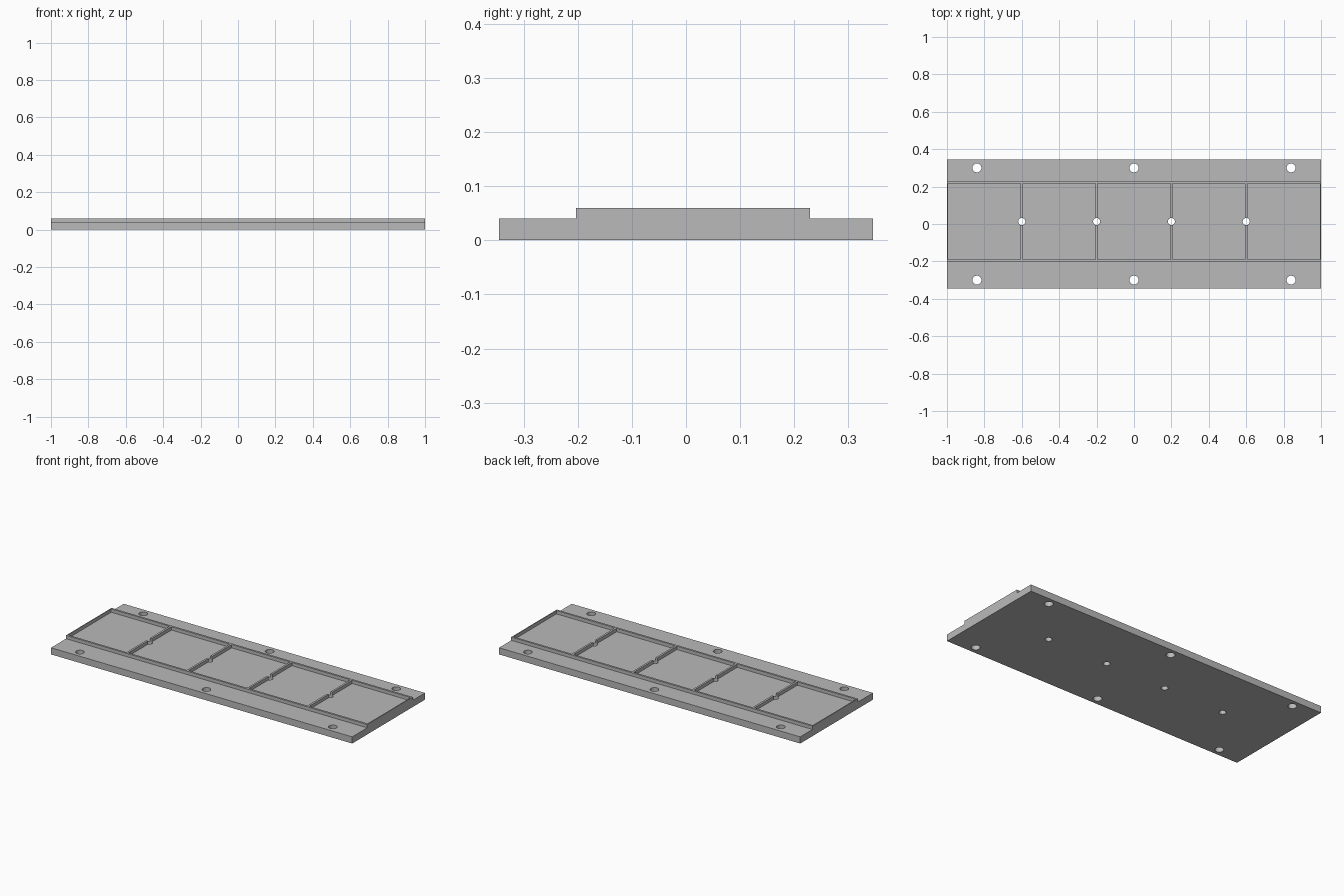
import bpy
import bmesh
from mathutils import Matrix, Vector

if "Cube" in bpy.data.objects:
    bpy.data.objects.remove(bpy.data.objects["Cube"], do_unlink=True)

HALF_LENGTH = 1.0
BASE_TOP, RIM_TOP = 0.04, 0.06
BASE_Y = 0.345
RIM_FRONT, RIM_BACK = -0.203, 0.229
WALL = 0.012
PITCH = 0.4
MID_Y = (RIM_FRONT + RIM_BACK) / 2

grey = bpy.data.materials.new("plain grey")
grey.use_nodes = True
colour = (0.49, 0.49, 0.49, 1)
grey.diffuse_color = colour
grey.node_tree.nodes["Principled BSDF"].inputs["Base Color"].default_value = colour


def make_object(name, bm):
    bmesh.ops.recalc_face_normals(bm, faces=bm.faces)
    mesh = bpy.data.meshes.new(name)
    bm.to_mesh(mesh)
    bm.free()
    mesh.materials.append(grey)
    obj = bpy.data.objects.new(name, mesh)
    bpy.context.collection.objects.link(obj)
    return obj


def add_box(bm, centre, size):
    matrix = Matrix.Translation(centre) @ Matrix.Diagonal((*size, 1))
    bmesh.ops.create_cube(bm, size=1, matrix=matrix)


def add_drill(bm, x, y, radius):
    bmesh.ops.create_cone(bm, cap_ends=True, segments=32, radius1=radius, radius2=radius,
                          depth=0.3, matrix=Matrix.Translation((x, y, 0)))


def cut(target, cutter):
    cutter.hide_render = True
    mod = target.modifiers.new(cutter.name, "BOOLEAN")
    mod.operation = "DIFFERENCE"
    mod.solver = "EXACT"
    mod.object = cutter
    bpy.context.view_layer.objects.active = target
    bpy.ops.object.modifier_apply(modifier=mod.name)
    bpy.data.objects.remove(cutter, do_unlink=True)


# Stepped plate: side profile pushed along the length
profile = [(-BASE_Y, 0), (BASE_Y, 0), (BASE_Y, BASE_TOP), (RIM_BACK, BASE_TOP),
           (RIM_BACK, RIM_TOP), (RIM_FRONT, RIM_TOP), (RIM_FRONT, BASE_TOP), (-BASE_Y, BASE_TOP)]
bm = bmesh.new()
face = bm.faces.new([bm.verts.new((-HALF_LENGTH, y, z)) for y, z in profile])
side = bmesh.ops.extrude_face_region(bm, geom=[face])["geom"]
bmesh.ops.translate(bm, vec=Vector((2 * HALF_LENGTH, 0, 0)),
                    verts=[v for v in side if isinstance(v, bmesh.types.BMVert)])
plate = make_object("tray_plate", bm)

# Five shallow square pockets
bm = bmesh.new()
for i in range(-2, 3):
    add_box(bm, (i * PITCH, MID_Y, BASE_TOP + 0.05),
            (PITCH - WALL, RIM_BACK - RIM_FRONT - 2 * WALL, 0.1))
cut(plate, make_object("pocket_cutter", bm))

# Mounting holes along both flanges, and small holes through the dividers
bm = bmesh.new()
for x in (-0.84, 0, 0.84):
    for y in (-0.3, 0.3):
        add_drill(bm, x, y, 0.024)
for x in (-0.6, -0.2, 0.2, 0.6):
    add_drill(bm, x, MID_Y, 0.019)
cut(plate, make_object("hole_cutter", bm))

# Smooth hole walls, crisp edges
bpy.ops.object.select_all(action="DESELECT")
plate.select_set(True)
bpy.context.view_layer.objects.active = plate
bpy.ops.object.shade_smooth_by_angle(angle=0.52)
